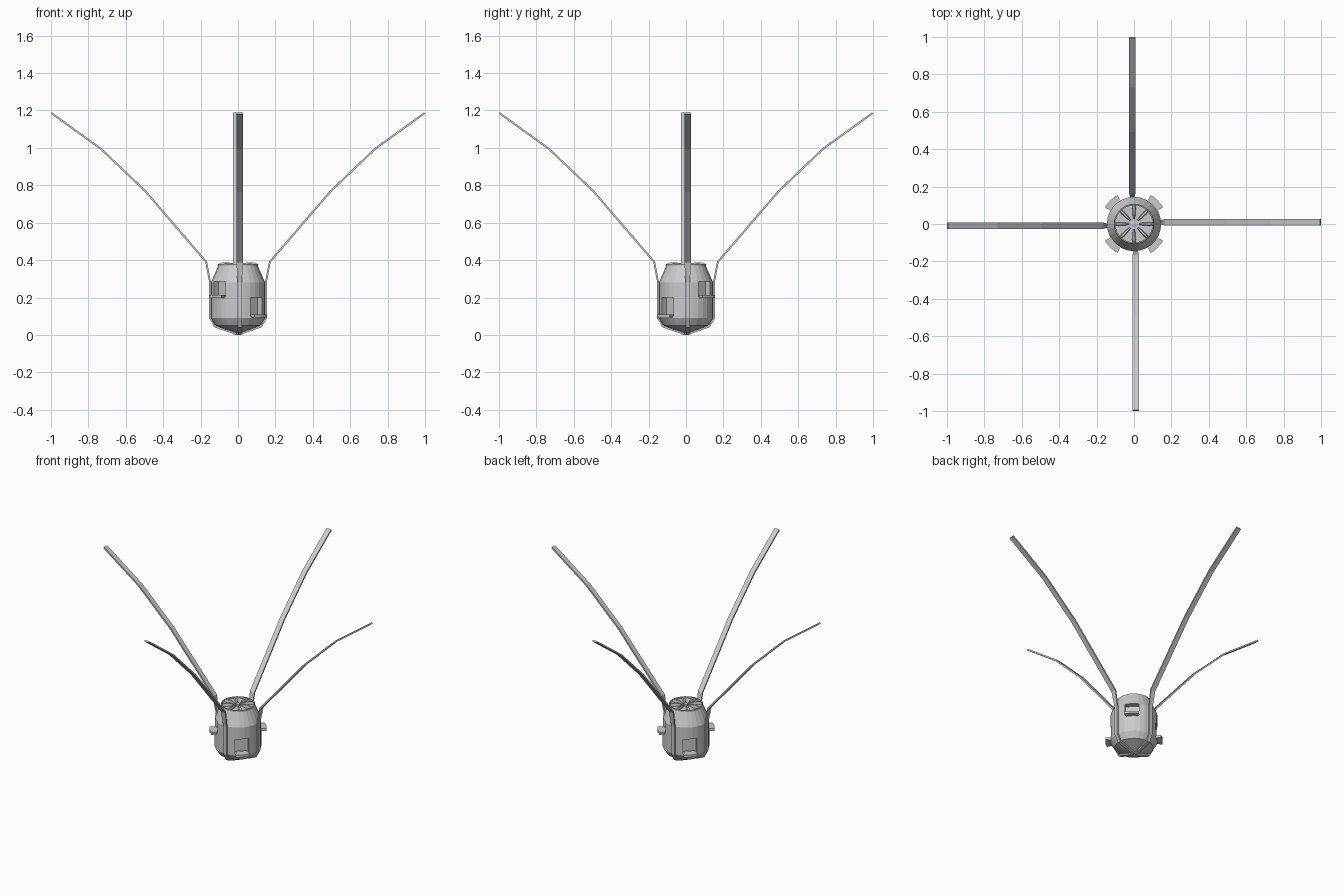
import bpy, bmesh, math
from mathutils import Matrix, Vector

old = bpy.data.objects.get("Cube")
if old:
    bpy.data.objects.remove(old, do_unlink=True)

grey = bpy.data.materials.new("light grey metal")
grey.use_nodes = True
colour = (0.6, 0.6, 0.6, 1)
grey.diffuse_color = colour
grey.node_tree.nodes["Principled BSDF"].inputs["Base Color"].default_value = colour


def finish(bm, name):
    bmesh.ops.recalc_face_normals(bm, faces=bm.faces)
    mesh = bpy.data.meshes.new(name)
    bm.to_mesh(mesh)
    bm.free()
    mesh.materials.append(grey)
    ob = bpy.data.objects.new(name, mesh)
    bpy.context.collection.objects.link(ob)
    return ob


def sweep(name, sections, angle, closed=False):
    """Skin a list of equal point loops, cap the ends, turn about z."""
    bm = bmesh.new()
    rings = [[bm.verts.new(p) for p in loop] for loop in sections]
    n = len(rings[0])
    for a, b in zip(rings, rings[1:]):
        for i in range(n):
            j = (i + 1) % n
            bm.faces.new((a[i], a[j], b[j], b[i]))
    bm.faces.new(rings[0])
    bm.faces.new(rings[-1])
    bm.transform(Matrix.Rotation(angle, 4, "Z"))
    return finish(bm, name)


def lathe(name, profile, sides):
    """Solid of revolution with flat ends."""
    loops = []
    for r, z in profile:
        loops.append([(r * math.cos(t), r * math.sin(t), z)
                      for t in (math.tau * i / sides for i in range(sides))])
    return sweep(name, loops, 0)


def box(name, x0, x1, width, z0, z1, angle):
    h = width / 2
    loops = [[(x, -h, z0), (x, h, z0), (x, h, z1), (x, -h, z1)] for x in (x0, x1)]
    return sweep(name, loops, angle)


# Capsule body with a shallow pointed base and sloping shoulders
body = lathe("capsule_body", [(0.01, 0.01), (0.12, 0.05), (0.145, 0.09),
                              (0.145, 0.28), (0.106, 0.368)], 28)

# Four notches in the body, each with a curved ledge below it
for k in range(4):
    angle = math.radians(45 + 90 * k)
    high = k % 2 == 0
    z0, z1 = (0.205, 0.285) if high else (0.1, 0.2)
    cutter = box("notch_cutter", 0.105, 0.25, 0.088, z0, z1, angle)
    cutter.hide_render = True
    cut = body.modifiers.new("notch", "BOOLEAN")
    cut.operation = "DIFFERENCE"
    cut.solver = "EXACT"
    cut.object = cutter
    bpy.context.view_layer.objects.active = body
    bpy.ops.object.modifier_apply(modifier=cut.name)
    bpy.data.objects.remove(cutter, do_unlink=True)

    loops = []
    for i in range(7):
        t = math.radians(-15 + 5 * i)
        c, s = math.cos(t), math.sin(t)
        loops.append([(r * c, r * s, z) for r, z in
                      ((0.12, z0 - 0.008), (0.178, z0 - 0.008),
                       (0.178, z0 + 0.008), (0.12, z0 + 0.008))])
    sweep("notch_ledge", loops, angle)

# Top hatch: thin rim, hub and eight radial ridges
rim = [(0.106, 0.36), (0.106, 0.378), (0.099, 0.378), (0.099, 0.36)]
bm = bmesh.new()
rings = []
for i in range(28):
    t = math.tau * i / 28
    rings.append([bm.verts.new((r * math.cos(t), r * math.sin(t), z)) for r, z in rim])
for i in range(28):
    a, b = rings[i], rings[(i + 1) % 28]
    for j in range(4):
        bm.faces.new((a[j], a[(j + 1) % 4], b[(j + 1) % 4], b[j]))
finish(bm, "hatch_rim")
lathe("hatch_hub", [(0.014, 0.36), (0.014, 0.376), (0.008, 0.38)], 12)
for k in range(8):
    loops = [[(r, -w, 0.362), (r, w, 0.362), (r, w * 0.5, z), (r, -w * 0.5, z)]
             for r, w, z in ((0.022, 0.004, 0.374), (0.05, 0.009, 0.385),
                             (0.085, 0.011, 0.387), (0.102, 0.007, 0.38))]
    sweep("hatch_ridge", loops, math.tau * k / 8)

# Four long bent arms: strapped around the capsule, then spreading outward.
# Each point is radius, height and half width.
path = [(0.008, 0.005, 0.009), (0.124, 0.045, 0.012), (0.149, 0.09, 0.012),
        (0.149, 0.28, 0.012), (0.17, 0.39, 0.017), (0.495, 0.768, 0.017),
        (0.733, 0.995, 0.017), (0.998, 1.186, 0.017)]
points = [Vector((r, z)) for r, z, w in path]
loops = []
for i, (r, z, w) in enumerate(path):
    ahead = points[min(i + 1, len(points) - 1)]
    along = (ahead - points[max(i - 1, 0)]).normalized()
    n = Vector((along.y, -along.x)) * 0.005
    y = 0.009
    loops.append([(r + n.x, y - w, z + n.y), (r + n.x, y + w, z + n.y),
                  (r - n.x, y + w, z - n.y), (r - n.x, y - w, z - n.y)])
for k in range(4):
    sweep("spreading_arm", loops, math.tau * k / 4)
